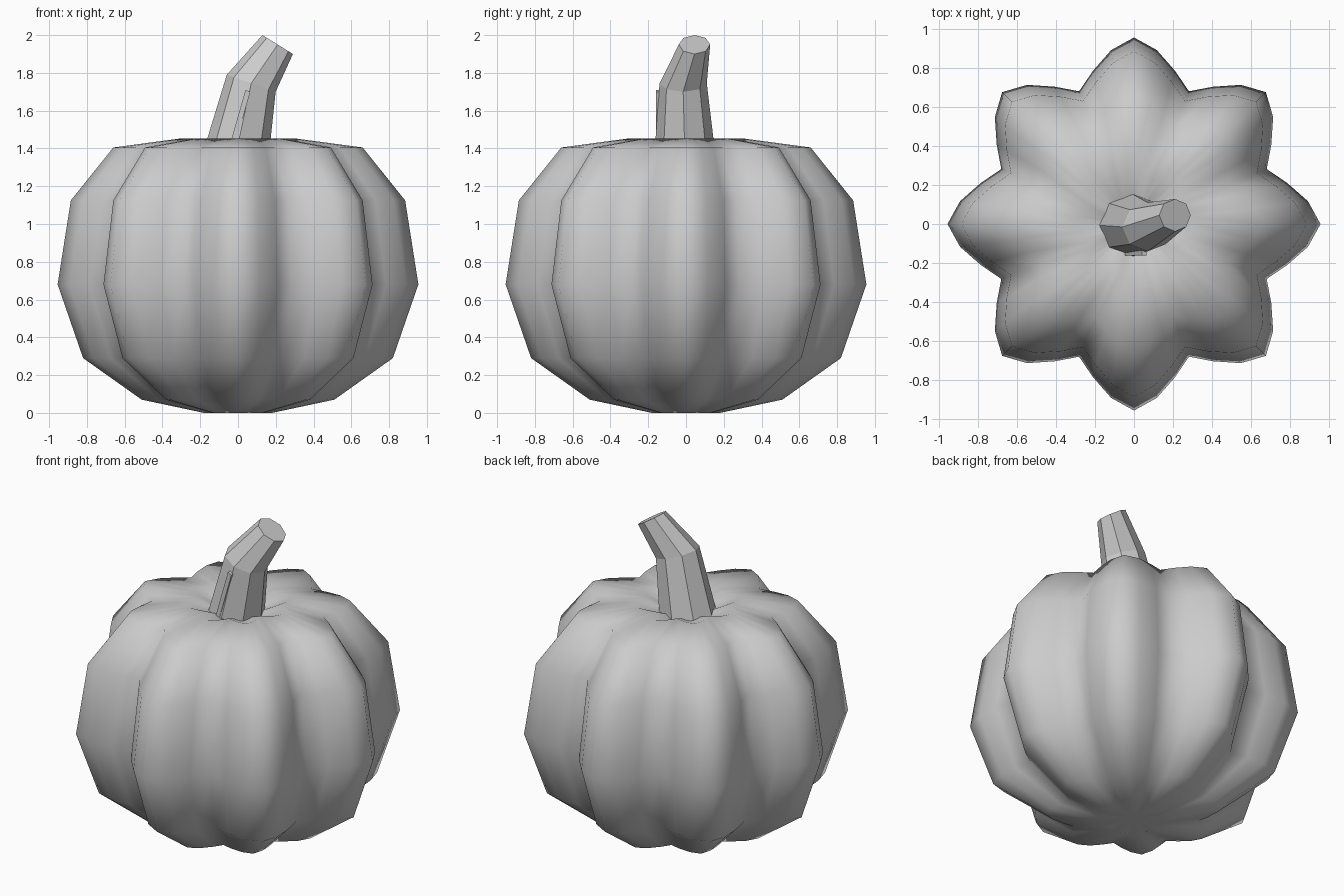
import bpy, bmesh
from math import pi, cos, sin
from mathutils import Vector

cube = bpy.data.objects.get("Cube")
if cube:
    bpy.data.objects.remove(cube)

grey = bpy.data.materials.new("plain grey")
grey.use_nodes = True
colour = (0.6, 0.6, 0.6, 1)
grey.diffuse_color = colour
grey.node_tree.nodes["Principled BSDF"].inputs["Base Color"].default_value = colour


def loft(name, rings, smooth, start=None, end=None):
    """Skin a stack of closed rings; each end is a pole point or a flat cap."""
    bm = bmesh.new()
    loops = [[bm.verts.new(p) for p in ring] for ring in rings]
    n = len(loops[0])
    for low, high in zip(loops, loops[1:]):
        for i in range(n):
            j = (i + 1) % n
            bm.faces.new((low[i], low[j], high[j], high[i]))
    for loop, pole in ((loops[0][::-1], start), (loops[-1], end)):
        if pole is None:
            bm.faces.new(loop)
        else:
            tip = bm.verts.new(pole)
            for i in range(n):
                bm.faces.new((loop[i], loop[(i + 1) % n], tip))
    bmesh.ops.recalc_face_normals(bm, faces=bm.faces)
    for f in bm.faces:
        f.smooth = smooth
    mesh = bpy.data.meshes.new(name)
    bm.to_mesh(mesh)
    bm.free()
    mesh.materials.append(grey)
    obj = bpy.data.objects.new(name, mesh)
    bpy.context.collection.objects.link(obj)
    return obj


# Ribbed body: eight lobes, six segments per lobe
LOBES = 8
rib = (1, 0.94, 0.85, 0.77, 0.85, 0.94)
profile = ((0.18, 0), (0.51, 0.07), (0.82, 0.29), (0.955, 0.68),
           (0.885, 1.125), (0.66, 1.405), (0.31, 1.452), (0.13, 1.39))
count = LOBES * len(rib)
body = [[(r * rib[i % len(rib)] * cos(2 * pi * i / count),
          r * rib[i % len(rib)] * sin(2 * pi * i / count), z)
         for i in range(count)] for r, z in profile]
loft("pumpkin_body", body, True, (0, 0, 0.03), (0, 0, 1.36))

# Bent, faceted stem: centre, radius along the tilt, radius across, tilt slope
SIDES = 8
sections = (((-0.02, -0.005, 1.33), 0.18, 0.165, 0),
            ((0.07, -0.015, 1.745), 0.137, 0.125, -0.35),
            ((0.21, 0.045, 1.95), 0.095, 0.083, -0.62))
stem = []
for centre, along, across, slope in sections:
    axis = Vector((1, 0, slope)).normalized() * along
    side = Vector((0, across, 0))
    stem.append([Vector(centre) + axis * cos(2 * pi * i / SIDES)
                 + side * sin(2 * pi * i / SIDES) for i in range(SIDES)])
loft("stem", stem, False)

# Thin raised sliver on the front of the stem
sliver = []
for x, z in ((-0.05, 1.36), (0.05, 1.71)):
    sliver.append([(x - 0.01, -0.16, z), (x + 0.015, -0.16, z - 0.01),
                   (x + 0.015, -0.11, z - 0.01), (x - 0.01, -0.11, z)])
loft("stem_ridge", sliver, False)
